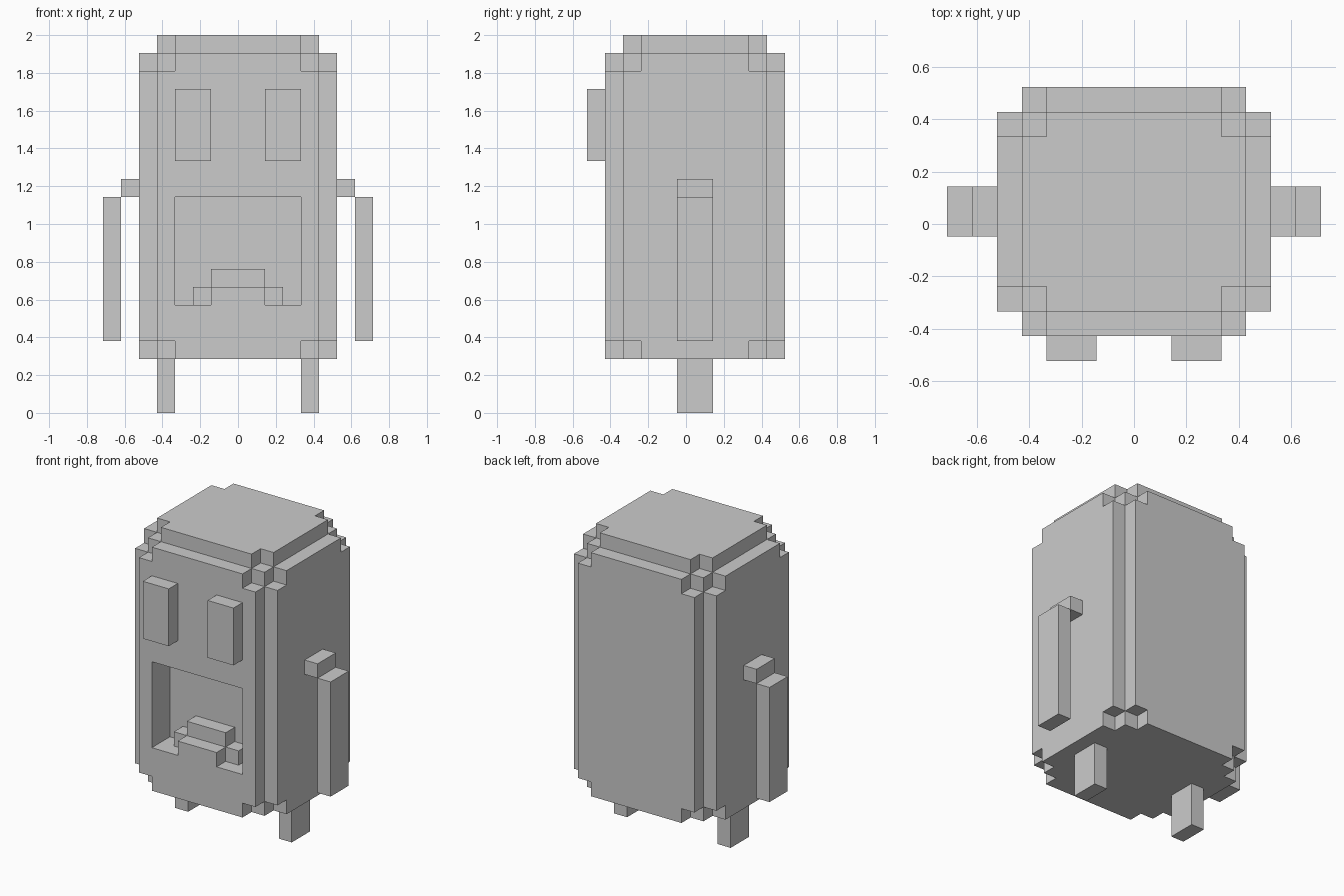
import bpy
import bmesh
from math import radians
from mathutils import Vector
from itertools import product

if "Cube" in bpy.data.objects:
    bpy.data.objects.remove(bpy.data.objects["Cube"])

U = 2 / 21  # size of one block

grey = bpy.data.materials.new("plain_grey")
grey.use_nodes = True
colour = (0.6, 0.6, 0.6, 1)
grey.diffuse_color = colour
grey.node_tree.nodes["Principled BSDF"].inputs["Base Color"].default_value = colour


def block(x, y, z):
    """Cells of a box, each range given as first and last cell."""
    return set(product(*(range(a, b + 1) for a, b in (x, y, z))))


def mirror(cells):
    return {(-x, y, z) for x, y, z in cells}


def build(name, cells):
    """Skin the outside of a set of cells and merge flat areas."""
    bm = bmesh.new()
    corners = {}

    def corner(p):
        key = tuple(p)
        if key not in corners:
            corners[key] = bm.verts.new((p + Vector((0, 0, 0.5))) * U)
        return corners[key]

    for cell in sorted(cells):
        c = Vector(cell)
        for axis, side in product(range(3), (-1, 1)):
            n = Vector((0, 0, 0))
            n[axis] = side
            if tuple(int(v) for v in c + n) in cells:
                continue
            a = Vector((0, 0, 0))
            a[(axis + 1) % 3] = 1
            b = n.cross(a)
            mid = c + n / 2
            bm.faces.new([corner(mid + (a * i + b * j) / 2)
                          for i, j in ((1, 1), (-1, 1), (-1, -1), (1, -1))])
    bmesh.ops.dissolve_limit(bm, angle_limit=radians(1), verts=bm.verts, edges=bm.edges)
    mesh = bpy.data.meshes.new(name)
    bm.to_mesh(mesh)
    bm.free()
    mesh.materials.append(grey)
    obj = bpy.data.objects.new(name, mesh)
    bpy.context.collection.objects.link(obj)


# Body: a tall box with stepped edges and corners
body = set()
for x, y, z in block((-5, 5), (-4, 5), (3, 20)):
    depths = (5 - abs(x), min(y + 4, 5 - y), min(z - 2, 20 - z))
    if sum(min(2, d) for d in depths) >= 3:
        body.add((x, y, z))

# Mouth recess with a stepped lower lip
body -= block((-3, 3), (-4, -3), (6, 11))
body |= block((-1, 1), (-4, -4), (6, 6))
body |= block((-2, 2), (-3, -3), (6, 6))
body |= block((-1, 1), (-3, -3), (7, 7))
build("body", body)

# Paired parts, listed for the left side
pairs = {
    "eye": block((2, 3), (-5, -5), (14, 17)),
    "shoulder": block((6, 6), (0, 1), (12, 12)),
    "arm": block((7, 7), (0, 1), (4, 11)),
    "leg": block((4, 4), (0, 1), (0, 2)),
}
for part, cells in pairs.items():
    build("left_" + part, cells)
    build("right_" + part, mirror(cells))
